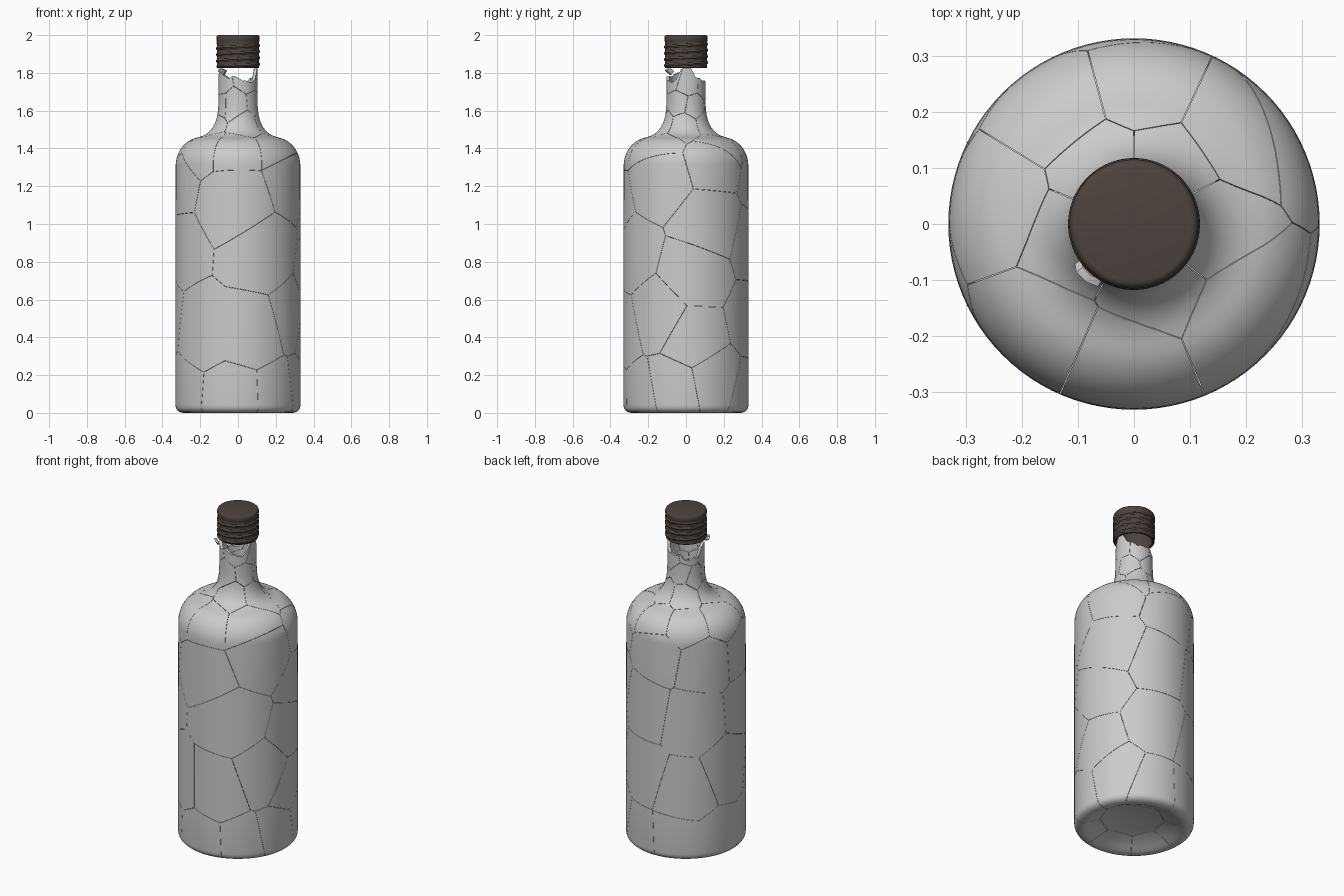
import bpy, bmesh, math, random
from mathutils import Vector

if "Cube" in bpy.data.objects:
    bpy.data.objects.remove(bpy.data.objects["Cube"])

random.seed(4)
SEG, WALL, GAP = 96, 0.016, 0.0007


def polar(deg, r, z):
    """Angle 0 is the front (-y), 90 is the right side (+x)."""
    a = math.radians(deg)
    return Vector((r * math.sin(a), -r * math.cos(a), z))


def finish(bm, name, mat=None):
    bmesh.ops.recalc_face_normals(bm, faces=bm.faces)
    for f in bm.faces:
        f.smooth = True
    for e in bm.edges:
        e.smooth = len(e.link_faces) == 2 and e.calc_face_angle(4) < math.radians(32)
    me = bpy.data.meshes.new(name)
    bm.to_mesh(me)
    bm.free()
    ob = bpy.data.objects.new(name, me)
    bpy.context.collection.objects.link(ob)
    if mat:
        me.materials.append(mat)
    return ob


def revolve(rings, closed=False):
    """rings: list of functions angle -> (r, z)."""
    bm = bmesh.new()
    vs = []
    for fn in rings:
        row = []
        for i in range(SEG):
            r, z = fn(360 * i / SEG)
            row.append(bm.verts.new(polar(360 * i / SEG, r, z)))
        vs.append(row)
    for j in range(len(vs) if closed else len(vs) - 1):
        a, b = vs[j], vs[(j + 1) % len(vs)]
        for i in range(SEG):
            k = (i + 1) % SEG
            bm.faces.new((a[i], a[k], b[k], b[i]))
    bmesh.ops.remove_doubles(bm, verts=bm.verts, dist=1e-5)
    return bm


# Bottle outline: punt, heel, wall, shoulder, neck
outer = [(0, .06), (.06, .058), (.13, .05), (.19, .036), (.235, .018), (.262, .005), (.28, 0),
         (.297, .001), (.312, .006), (.323, .015), (.329, .026), (.331, .042), (.331, .9), (.33, 1.31)]
for i in range(1, 11):
    a = math.radians(8 * i)
    outer.append((.19 + .14 * math.cos(a), 1.31 + .15 * math.sin(a)))
p = [Vector(outer[-1]), Vector((.14, 1.475)), Vector((.108, 1.53)), Vector((.104, 1.63))]
for i in range(1, 11):
    t = i / 10
    s = 1 - t
    outer.append(tuple(p[0] * s**3 + p[1] * 3 * s * s * t + p[2] * 3 * s * t * t + p[3] * t**3))
outer += [(.103, 1.68), (.103, 1.75)]
inner = []
for i, q in enumerate(outer):
    d = (Vector(outer[min(i + 1, len(outer) - 1)]) - Vector(outer[max(i - 1, 0)])).normalized()
    inner.append((max(0, q[0] - d.y * WALL) if i else 0, q[1] + d.x * WALL))

# Broken rim heights every 15 degrees
rim = [1.775, 1.76, 1.755, 1.75, 1.765, 1.82, 1.83, 1.825, 1.775, 1.77, 1.75, 1.755,
       1.75, 1.76, 1.73, 1.725, 1.74, 1.735, 1.79, 1.80, 1.80, 1.785, 1.77, 1.785]


def rim_z(deg):
    x = deg / 15
    i = int(x)
    t = x - i
    return rim[i % 24] * (1 - t) + rim[(i + 1) % 24] * t + random.uniform(-.002, .002)


edge = {i: rim_z(360 * i / SEG) for i in range(SEG)}


def ring(q, top):
    if top:
        return lambda deg: (q[0], edge[round(deg * SEG / 360) % SEG])
    return lambda deg: q


n = len(outer) - 1
rings = [ring(q, i == n) for i, q in enumerate(outer)]
rings += [ring(q, i == n) for i, q in reversed(list(enumerate(inner)))]
shell = revolve(rings)

# Shard centres: (angle, height) on the wall, then shoulder and neck
body = [(-37, .43), (13, .43), (-3, 1.12), (27, .84), (-72, .88), (-5, .07), (42, .08), (-65, .1),
        (60, 1.25), (117, 1.0), (122, 1.35), (62, .52), (100, .73), (98, .4), (121, .17), (76, .12),
        (165, .5), (214, .42), (168, .9), (222, .85), (262, .52), (182, 1.25), (235, 1.2),
        (284, 1.22), (160, .09), (205, .1), (250, .1)]
seeds = [polar(a, .33, z) for a, z in body] + [Vector((.05, .03, .04))]
seeds += [polar(a, .25, 1.43) for a in (-5, 50, 135, 175, 215, 262, 318)]
seeds += [polar(a, .13, 1.53) for a in (20, 85, 150, 210, 285)]
seeds += [polar(a + random.uniform(-15, 15), .1, 1.65 + random.uniform(-.03, .03))
          for a in (0, 60, 120, 190, 250, 310)]
seeds += [polar(a, .1, 1.76 + random.uniform(-.03, .03)) for a in (40, 95, 160, 225, 290)]

# Glass shards: cut the shell into one cell per centre
count = 0
for s in seeds:
    bm = shell.copy()
    for o in sorted((o for o in seeds if o is not s), key=lambda o: (o - s).length):
        d = (o - s).normalized()
        co = (o + s) / 2 - d * GAP
        if not any((v.co - co).dot(d) > 0 for v in bm.verts):
            continue
        res = bmesh.ops.bisect_plane(bm, geom=bm.verts[:] + bm.edges[:] + bm.faces[:], dist=1e-6,
                                     plane_co=co, plane_no=d, clear_outer=True)
        cut = [e for e in res['geom_cut'] if isinstance(e, bmesh.types.BMEdge) and e.is_boundary]
        if cut:
            bmesh.ops.triangle_fill(bm, edges=cut, use_beauty=False)
    if bm.faces:
        count += 1
        finish(bm, "glass_shard_%02d" % count)
    else:
        bm.free()
shell.free()

# Loose splinter hanging off the broken rim
bm = bmesh.new()
arc = [(-56, 1.808), (-50, 1.822), (-40, 1.822), (-30, 1.812), (-42, 1.79)]
lo = [bm.verts.new(polar(a, .104 + (z - 1.79) * .5, z)) for a, z in arc]
hi = [bm.verts.new(polar(a, .118 + (z - 1.79) * .5, z)) for a, z in arc]
bm.faces.new(lo)
bm.faces.new(hi)
for i in range(5):
    k = (i + 1) % 5
    bm.faces.new((lo[i], lo[k], hi[k], hi[i]))
finish(bm, "loose_splinter")

# Screw cap with spiral ridges, hollow underneath
brown = bpy.data.materials.new("cap_brown")
brown.diffuse_color = (.075, .056, .048, 1)
brown.use_nodes = True
brown.node_tree.nodes["Principled BSDF"].inputs["Base Color"].default_value = brown.diffuse_color


def cap_ring(z):
    fade = max(0, min(1, (z - 1.828) / .008, (1.962 - z) / .008))

    def fn(deg):
        wave = math.sin(2 * math.pi * (z - 1.83) / .033 - math.radians(deg))
        return .112 + .0055 * fade * max(0, wave), z
    return fn


flat = lambda r, z: (lambda deg: (r, z))
cap = [flat(0, 1.975), flat(.099, 1.975), flat(.1, 1.97), flat(.1, 1.828), flat(.109, 1.826)]
cap += [cap_ring(1.829 + .0034 * i) for i in range(41)]
cap += [flat(.115, 1.972), flat(.115, 1.986), flat(.1125, 1.994), flat(.108, 1.9985),
        flat(.102, 2.0), flat(0, 2.0)]
finish(revolve(cap), "screw_cap", brown)
